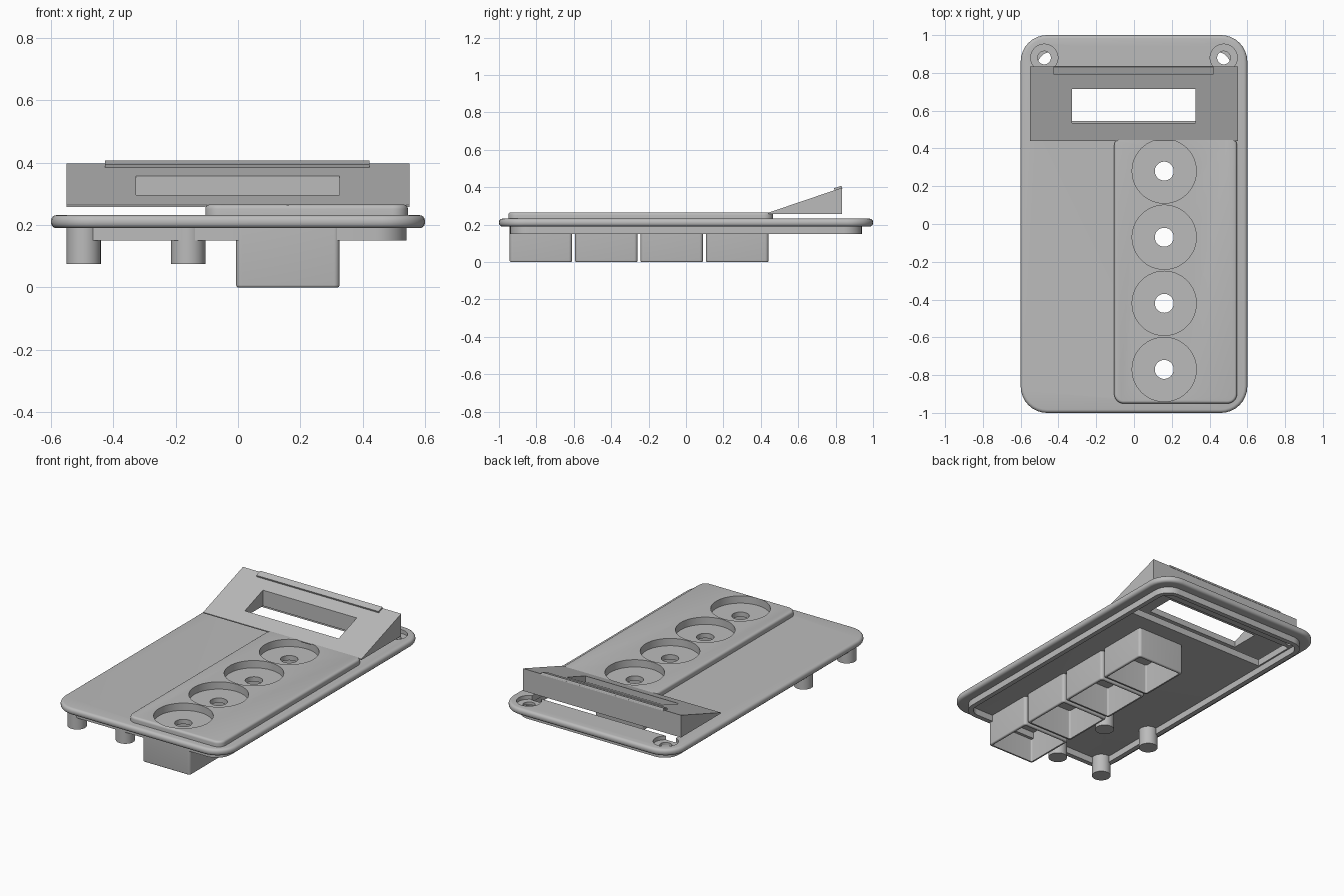
import bpy, bmesh, math
from mathutils import Vector

cube = bpy.data.objects.get("Cube")
if cube:
    bpy.data.objects.remove(cube, do_unlink=True)

grey = bpy.data.materials.new("plain grey")
grey.use_nodes = True
COLOUR = (0.5, 0.5, 0.5, 1)
grey.diffuse_color = COLOUR
grey.node_tree.nodes["Principled BSDF"].inputs["Base Color"].default_value = COLOUR


def finish(name, bm):
    bmesh.ops.recalc_face_normals(bm, faces=bm.faces)
    mesh = bpy.data.meshes.new(name)
    bm.to_mesh(mesh)
    bm.free()
    mesh.materials.append(grey)
    obj = bpy.data.objects.new(name, mesh)
    bpy.context.collection.objects.link(obj)
    return obj


def slab(name, x, y, z, corner=0, top=0, bottom=0):
    """Box between ranges, with rounded plan corners and rounded rims."""
    bm = bmesh.new()
    bmesh.ops.create_cube(bm, size=1)
    for v in bm.verts:
        v.co = [r[0] if c < 0 else r[1] for c, r in zip(v.co, (x, y, z))]
    if corner:
        upright = [e for e in bm.edges if abs(e.verts[0].co.z - e.verts[1].co.z) > 0.001]
        bmesh.ops.bevel(bm, geom=upright, offset=corner, segments=8, profile=0.5, affect='EDGES')
    for level, size in ((z[1], top), (z[0], bottom)):
        if size:
            rim = [e for e in bm.edges if all(abs(v.co.z - level) < 1e-5 for v in e.verts)]
            bmesh.ops.bevel(bm, geom=rim, offset=size, segments=4, profile=0.5, affect='EDGES')
    return finish(name, bm)


def cylinder(name, x, y, z, radius):
    bm = bmesh.new()
    bmesh.ops.create_cone(bm, cap_ends=True, segments=48, radius1=radius,
                          radius2=radius, depth=z[1] - z[0])
    bmesh.ops.translate(bm, verts=bm.verts, vec=(x, y, sum(z) / 2))
    return finish(name, bm)


def prism(name, profile, x0, x1):
    """Side profile of (y, z) points extruded along x."""
    bm = bmesh.new()
    face = bm.faces.new([bm.verts.new((x0, y, z)) for y, z in profile])
    ext = bmesh.ops.extrude_face_region(bm, geom=[face])
    moved = [g for g in ext["geom"] if isinstance(g, bmesh.types.BMVert)]
    bmesh.ops.translate(bm, verts=moved, vec=(x1 - x0, 0, 0))
    return finish(name, bm)


def cut(obj, cutters):
    bpy.context.view_layer.objects.active = obj
    for c in cutters:
        c.hide_render = True
        mod = obj.modifiers.new("cut", 'BOOLEAN')
        mod.operation, mod.solver, mod.object = 'DIFFERENCE', 'EXACT', c
        bpy.ops.object.modifier_apply(modifier=mod.name)
        bpy.data.objects.remove(c, do_unlink=True)


BUTTON_X = 0.16
BUTTON_Y = [0.28 - 0.35 * i for i in range(4)]
THROUGH = (-0.1, 0.6)

# Base plate with display opening, button holes and screw counterbores
plate = slab("base_plate", (-0.6, 0.6), (-1, 1), (0.19, 0.232), 0.14, 0.018, 0.018)
cutters = [slab("display_cutter", (-0.5, 0.5), (0.545, 0.82), THROUGH)]
for y in BUTTON_Y:
    cutters.append(cylinder("dish_cutter", BUTTON_X, y, (0.22, 0.6), 0.17))
    cutters.append(cylinder("hole_cutter", BUTTON_X, y, THROUGH, 0.05))
for side in (-1, 1):
    cutters.append(cylinder("counterbore_cutter", side * 0.475, 0.88, (0.208, 0.6), 0.072))
    cutters.append(cylinder("screw_cutter", side * 0.475, 0.88, THROUGH, 0.035))
cut(plate, cutters)

# Thin locating rim on the underside
rim = slab("underside_rim", (-0.54, 0.54), (-0.94, 0.94), (0.15, 0.195), 0.1)
cut(rim, [slab("rim_cutter", (-0.51, 0.51), (-0.91, 0.91), THROUGH, 0.07)])

# Raised button panel with round dishes
panel = slab("button_panel", (-0.105, 0.545), (-0.95, 0.465), (0.225, 0.266), 0.05, 0.014)
cut(panel, [cylinder("dish_cutter", BUTTON_X, y, THROUGH, 0.17) for y in BUTTON_Y])

# Open-bottomed box under each button
for i, y in enumerate(BUTTON_Y):
    cy = y - 0.006
    box = slab(f"button_box_{i + 1}", (-0.006, 0.326), (cy - 0.167, cy + 0.167),
               (0, 0.195), 0.018, 0, 0.008)
    cut(box, [slab("box_cutter", (0.009, 0.311), (cy - 0.152, cy + 0.152), THROUGH, 0.01)])

# Mounting pegs under the plate
for x in (-0.495, -0.16):
    for y in (-0.89, -0.46):
        cylinder("mounting_peg", x, y, (0.075, 0.195), 0.055)

# Sloped display housing with window
housing = prism("display_housing", [(0.44, 0.258), (0.835, 0.258), (0.835, 0.398), (0.44, 0.264)],
                -0.55, 0.55)
cut(housing, [slab("window_cutter", (-0.327, 0.325), (0.535, 0.715), THROUGH)])

# Thin lip lying along the top of the slope
slope = Vector((0.395, 0.134)).normalized()
normal = Vector((-slope.y, slope.x))
start = Vector((0.795, 0.384))
end = start + slope * 0.042
prism("housing_lip", [start - normal * 0.005, end - normal * 0.005,
                      end + normal * 0.011, start + normal * 0.011], -0.427, 0.422)

for obj in list(bpy.context.scene.objects):
    if obj.type == 'MESH':
        bpy.ops.object.select_all(action='DESELECT')
        obj.select_set(True)
        bpy.context.view_layer.objects.active = obj
        bpy.ops.object.shade_smooth_by_angle(angle=math.radians(30))
